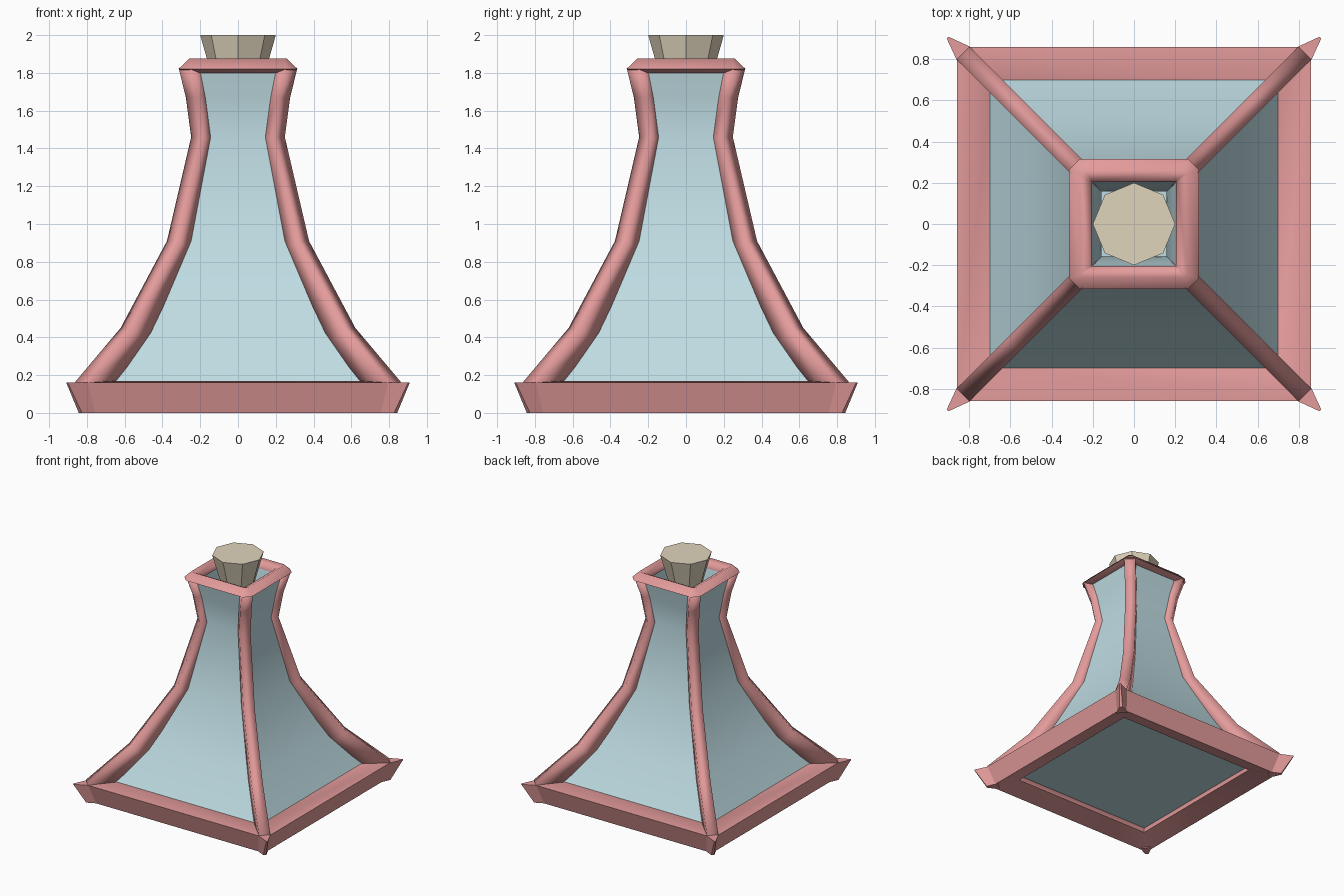
import bpy, bmesh, math
from mathutils import Vector, Matrix

if "Cube" in bpy.data.objects:
    bpy.data.objects.remove(bpy.data.objects["Cube"])


def material(name, rgb):
    m = bpy.data.materials.new(name)
    m.diffuse_color = (*rgb, 1)
    m.use_nodes = True
    m.node_tree.nodes["Principled BSDF"].inputs["Base Color"].default_value = m.diffuse_color
    return m


GLASS = material("pale_glass", (0.52, 0.72, 0.77))
TRIM = material("pink_trim", (0.78, 0.33, 0.33))
CORK = material("cork", (0.74, 0.66, 0.50))


def finish(name, bm, mat, angle=None):
    bmesh.ops.recalc_face_normals(bm, faces=bm.faces)
    me = bpy.data.meshes.new(name)
    bm.to_mesh(me)
    bm.free()
    me.materials.append(mat)
    ob = bpy.data.objects.new(name, me)
    bpy.context.collection.objects.link(ob)
    if angle:
        bpy.ops.object.select_all(action='DESELECT')
        ob.select_set(True)
        bpy.context.view_layer.objects.active = ob
        bpy.ops.object.shade_smooth_by_angle(angle=math.radians(angle))
    return ob


def loft(bm, rings, closed=False, caps=False):
    vs = [[bm.verts.new(p) for p in r] for r in rings]
    n = len(vs[0])
    pairs = list(zip(vs, vs[1:])) + ([(vs[-1], vs[0])] if closed else [])
    for a, b in pairs:
        for i in range(n):
            j = (i + 1) % n
            bm.faces.new((a[i], a[j], b[j], b[i]))
    if caps:
        bm.faces.new(vs[0][::-1])
        bm.faces.new(vs[-1])


def square(h, z, chamfer=0):
    if not chamfer:
        return [Vector((sx * h, sy * h, z)) for sx, sy in ((1, 1), (-1, 1), (-1, -1), (1, -1))]
    c = h - chamfer
    return [Vector((x, y, z)) for x, y in ((h, c), (c, h), (-c, h), (-h, c),
                                           (-h, -c), (-c, -h), (c, -h), (h, -c))]


# Hollow glass body: flared square profile, up the outside and down the inside
WALL = 0.05
profile = [(.745, .105), (.505, .45), (.31, .91), (.207, 1.46), (.235, 1.67), (.265, 1.82)]
inside = [(h - WALL, z + (0.05 if i == 0 else 0)) for i, (h, z) in enumerate(profile)]
bm = bmesh.new()
loft(bm, [square(h, z) for h, z in profile + inside[::-1]], caps=True)
finish("glass_body", bm, GLASS, 35)

# Square frames around the base and the mouth: (half width, height, corner chamfer)
frames = {
    "base_frame": [(.86, .16, 0), (.81, 0, 0), (.65, .05, 0), (.69, .17, 0)],
    "mouth_frame": [(.315, 1.82, .05), (.26, 1.875, .015), (.21, 1.85, .005),
                    (.205, 1.81, .005), (.265, 1.80, .015)],
}
for name, section in frames.items():
    bm = bmesh.new()
    loft(bm, [square(*s) for s in section], closed=True)
    finish(name, bm, TRIM, 80)

# Corner strips following the flare: bars swept in the diagonal plane (half width, height, depth)
outer = [(.83, .165, .14), (.59, .45, .13), (.345, .91, .10),
         (.217, 1.46, .085), (.245, 1.67, .085), (.283, 1.825, .085)]
path = [Vector((c * math.sqrt(2), z)) for c, z, d in outer]
HALF = 0.044
for k in range(4):
    rot = Matrix.Rotation(math.radians(45 + 90 * k), 3, 'Z')
    bm = bmesh.new()
    rings = []
    for i, p in enumerate(path):
        t = (path[min(i + 1, len(path) - 1)] - path[max(i - 1, 0)]).normalized()
        q = p - Vector((t.y, -t.x)) * outer[i][2]
        rings.append([rot @ Vector((s.x, y, s.y))
                      for s, y in ((p, -HALF), (p, HALF), (q, HALF), (q, -HALF))])
    loft(bm, rings, caps=True)
    finish(f"corner_strip_{k + 1}", bm, TRIM, 100)

    # Pointed foot at the lower end of each strip
    bm = bmesh.new()
    foot = [(1.165, .048, .16), (1.28, .006, .16), (1.08, .048, 0), (1.18, .012, 0)]
    for x, y, z in foot:
        for side in (1, -1):
            bm.verts.new(rot @ Vector((x, side * y, z)))
    bmesh.ops.convex_hull(bm, input=bm.verts)
    finish(f"corner_foot_{k + 1}", bm, TRIM)

# Tapered eight-sided stopper
bm = bmesh.new()
bmesh.ops.create_cone(bm, cap_ends=True, segments=8, radius1=.115, radius2=.20, depth=.30,
                      matrix=Matrix.Translation((0, 0, 1.85)))
finish("stopper", bm, CORK)
